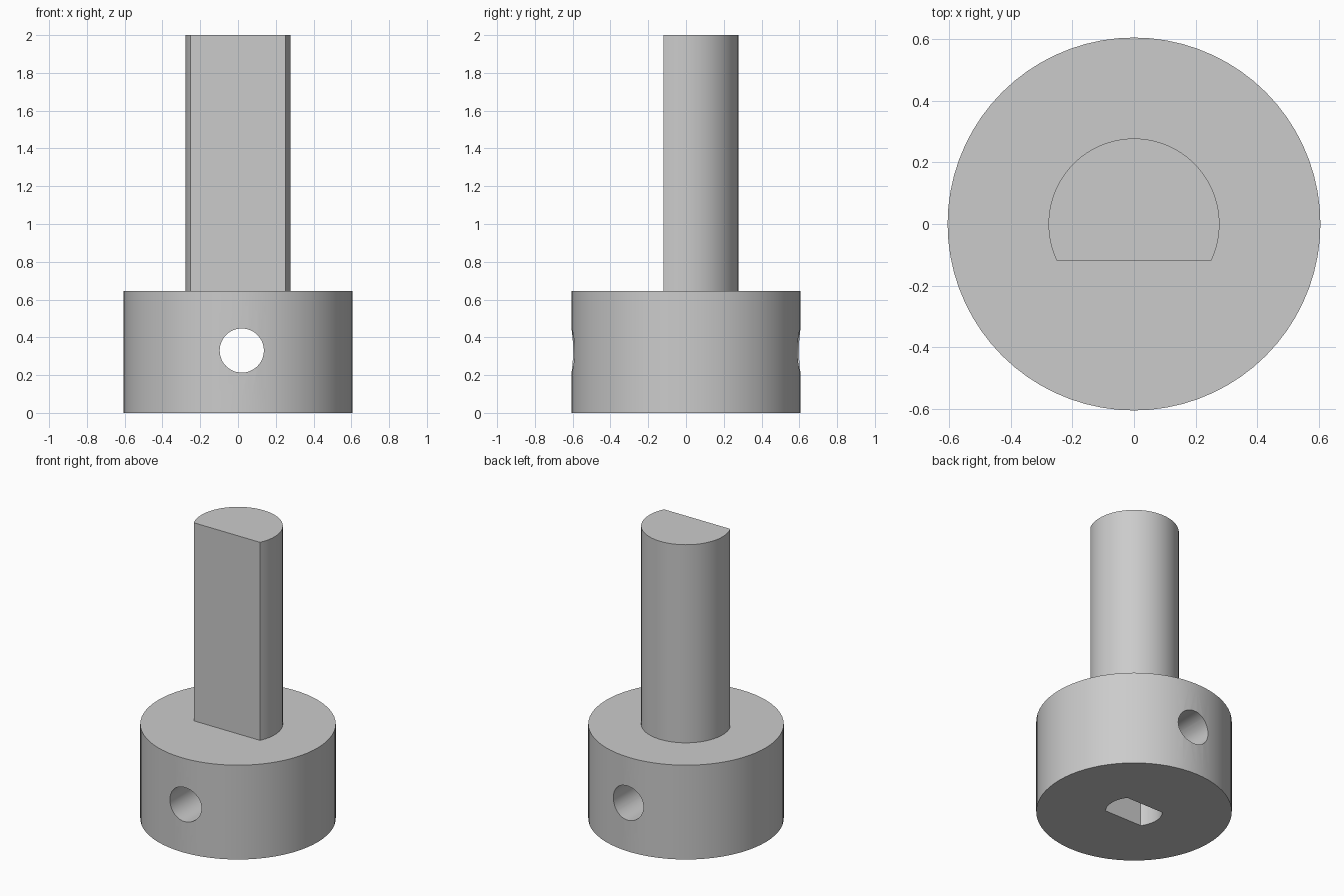
import bpy
import bmesh
from math import sin, cos, asin, pi, radians
from mathutils import Matrix

cube = bpy.data.objects.get("Cube")
if cube:
    bpy.data.objects.remove(cube, do_unlink=True)

HUB_R, HUB_H = 0.606, 0.645
SHAFT_R, SHAFT_FLAT, TOP = 0.278, 0.12, 2.0
SLOT_R, SLOT_FLAT, SLOT_DEPTH = 0.177, 0.105, 0.52
HOLE_R, HOLE_X, HOLE_Z = 0.117, 0.02, 0.33

grey = bpy.data.materials.new("plain grey")
grey.use_nodes = True
grey.diffuse_color = (0.6, 0.6, 0.6, 1)
grey.node_tree.nodes["Principled BSDF"].inputs["Base Color"].default_value = grey.diffuse_color


def arc(radius, start, end, steps):
    return [(radius * cos(start + (end - start) * i / steps),
             radius * sin(start + (end - start) * i / steps)) for i in range(steps + 1)]


def prism(name, outline, low, high):
    """Extrude a closed outline upwards from low to high."""
    bm = bmesh.new()
    base = bm.faces.new([bm.verts.new((x, y, low)) for x, y in outline])
    top = bmesh.ops.extrude_face_region(bm, geom=[base])
    verts = [v for v in top["geom"] if isinstance(v, bmesh.types.BMVert)]
    bmesh.ops.translate(bm, verts=verts, vec=(0, 0, high - low))
    bmesh.ops.recalc_face_normals(bm, faces=bm.faces)
    mesh = bpy.data.meshes.new(name)
    bm.to_mesh(mesh)
    bm.free()
    obj = bpy.data.objects.new(name, mesh)
    bpy.context.collection.objects.link(obj)
    mesh.materials.append(grey)
    return obj


def cut(target, cutter):
    """Subtract the cutter, keep the result and remove the cutter."""
    mod = target.modifiers.new("cut", 'BOOLEAN')
    mod.operation = 'DIFFERENCE'
    mod.solver = 'EXACT'
    mod.object = cutter
    bpy.context.view_layer.update()
    graph = bpy.context.evaluated_depsgraph_get()
    result = bpy.data.meshes.new_from_object(target.evaluated_get(graph))
    target.modifiers.clear()
    target.data = result
    bpy.data.objects.remove(cutter, do_unlink=True)


# Round hub
hub = prism("hub", arc(HUB_R, 0, 2 * pi, 72)[:-1], 0, HUB_H)

# Slot with two flats, open at the bottom
a = asin(SLOT_FLAT / SLOT_R)
slot_outline = arc(SLOT_R, -a, a, 14) + arc(SLOT_R, pi - a, pi + a, 14)
cut(hub, prism("slot_cutter", slot_outline, -0.1, SLOT_DEPTH))

# Screw hole running from front to back
hole = prism("hole_cutter", arc(HOLE_R, 0, 2 * pi, 48)[:-1], -1, 1)
hole.data.transform(Matrix.Translation((HOLE_X, 0, HOLE_Z)) @ Matrix.Rotation(pi / 2, 4, 'X'))
cut(hub, hole)

# Shaft with one flat at the front
b = asin(SHAFT_FLAT / SHAFT_R)
shaft = prism("shaft", arc(SHAFT_R, -b, pi + b, 48), HUB_H, TOP)

# Smooth round walls with sharp rims
bpy.ops.object.select_all(action='DESELECT')
for obj in (hub, shaft):
    obj.select_set(True)
bpy.context.view_layer.objects.active = hub
bpy.ops.object.shade_smooth_by_angle(angle=radians(25))
